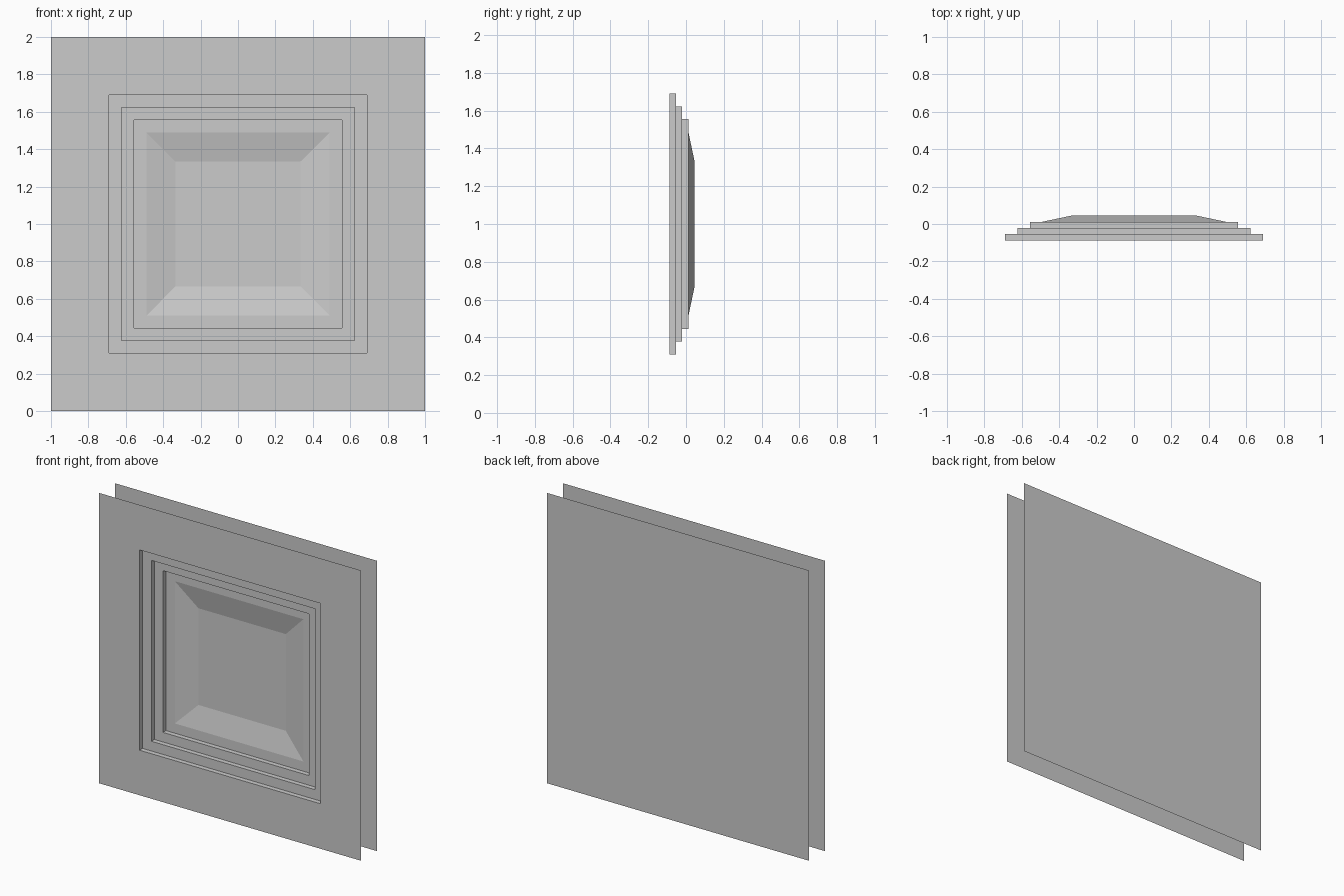
import bpy
import bmesh

cube = bpy.data.objects.get("Cube")
if cube:
    bpy.data.objects.remove(cube, do_unlink=True)

# Plain grey finish
grey = bpy.data.materials.new("plain_grey")
grey.use_nodes = True
colour = (0.6, 0.6, 0.6, 1)
grey.diffuse_color = colour
grey.node_tree.nodes["Principled BSDF"].inputs["Base Color"].default_value = colour

FRONT, STEP, CENTRE = -0.087, 0.033, 1.0


def square(bm, half, y):
    """Four corners of an upright square, anticlockwise from the front."""
    corners = ((-1, -1), (1, -1), (1, 1), (-1, 1))
    return [bm.verts.new((sx * half, y, CENTRE + sz * half)) for sx, sz in corners]


def finish(name, bm):
    mesh = bpy.data.meshes.new(name)
    bm.to_mesh(mesh)
    bm.free()
    mesh.materials.append(grey)
    obj = bpy.data.objects.new(name, mesh)
    bpy.context.collection.objects.link(obj)


# Front panel: nested squares, each as half width and depth in steps
profile = [(1.0, 0), (0.69, 0), (0.69, 1), (0.623, 1), (0.623, 2),
           (0.557, 2), (0.557, 3), (0.49, 3), (0.333, 4)]
bm = bmesh.new()
rings = [square(bm, half, FRONT + depth * STEP) for half, depth in profile]
for outer, inner in zip(rings, rings[1:]):
    for i in range(4):
        j = (i + 1) % 4
        bm.faces.new((outer[i], outer[j], inner[j], inner[i]))
bm.faces.new(rings[-1])
finish("front_coffered_panel", bm)

# Back panel: plain sheet facing the rear, open at the edges
bm = bmesh.new()
bm.faces.new(reversed(square(bm, 1.0, -FRONT)))
finish("back_panel", bm)
